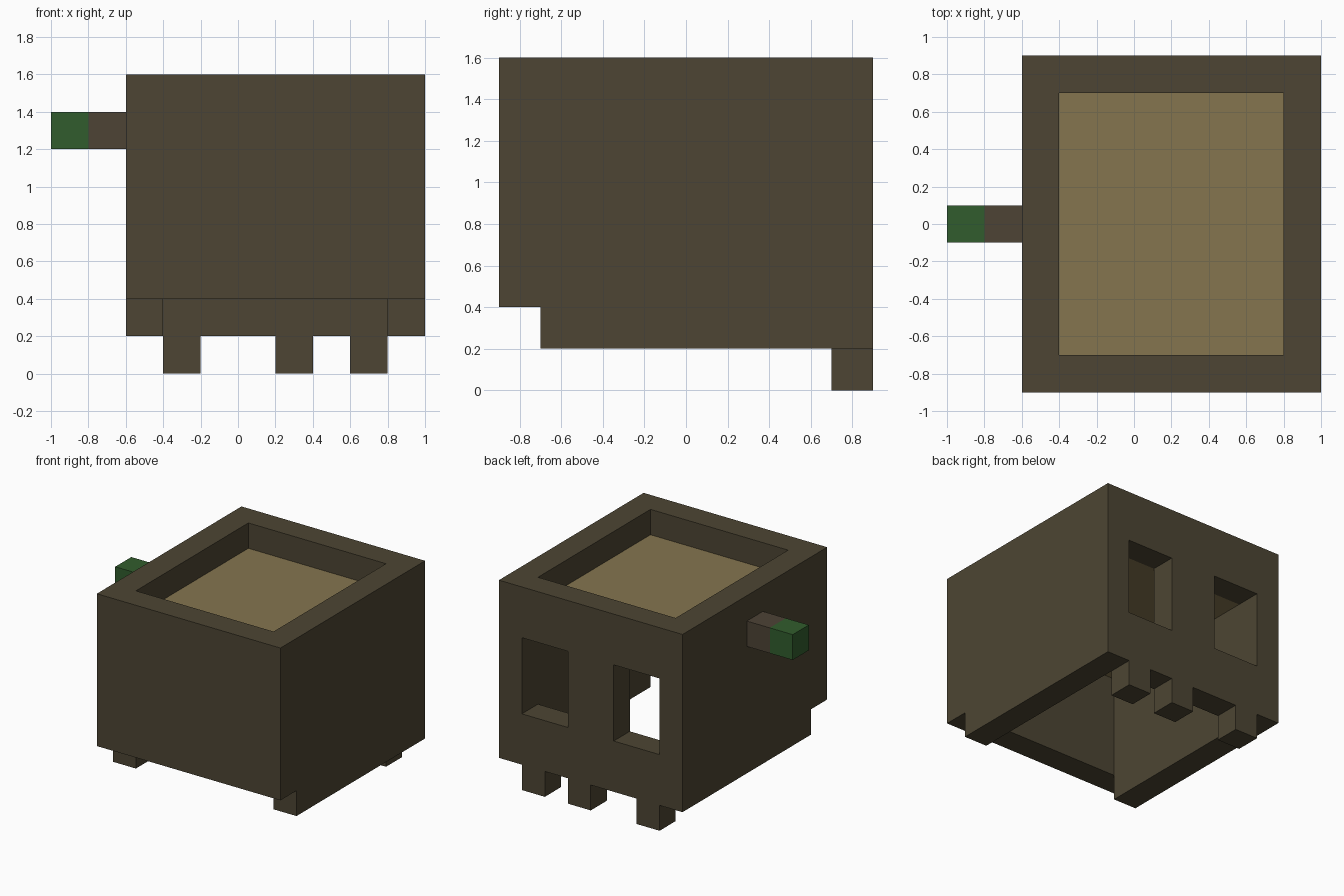
import bpy
import bmesh
from mathutils import Vector

default = bpy.data.objects.get("Cube")
if default:
    bpy.data.objects.remove(default, do_unlink=True)


def material(name, rgb):
    mat = bpy.data.materials.new(name)
    mat.use_nodes = True
    color = (*rgb, 1.0)
    mat.diffuse_color = color
    for node in mat.node_tree.nodes:
        if node.type == 'BSDF_PRINCIPLED':
            node.inputs["Base Color"].default_value = color
            node.inputs["Roughness"].default_value = 0.9
    return mat


STONE = material("dark brown", (0.074, 0.060, 0.033))
SAND = material("sand", (0.235, 0.178, 0.078))
WOOD = material("stem brown", (0.074, 0.056, 0.036))
GREEN = material("leaf green", (0.031, 0.107, 0.026))


def box(name, x, y, z, mat):
    """Box spanning the given (min, max) ranges."""
    lo, hi = Vector((x[0], y[0], z[0])), Vector((x[1], y[1], z[1]))
    bm = bmesh.new()
    bmesh.ops.create_cube(bm, size=1.0)
    bmesh.ops.scale(bm, vec=hi - lo, verts=bm.verts)
    bmesh.ops.translate(bm, vec=(lo + hi) / 2, verts=bm.verts)
    mesh = bpy.data.meshes.new(name)
    bm.to_mesh(mesh)
    bm.free()
    mesh.materials.append(mat)
    obj = bpy.data.objects.new(name, mesh)
    bpy.context.collection.objects.link(obj)
    return obj


def cut(target, cutter):
    """Subtract the cutter from the target, then discard it."""
    cutter.hide_render = True
    mod = target.modifiers.new("opening", 'BOOLEAN')
    mod.operation = 'DIFFERENCE'
    mod.solver = 'EXACT'
    mod.object = cutter
    bpy.context.view_layer.objects.active = target
    bpy.ops.object.modifier_apply(modifier=mod.name)
    bpy.data.objects.remove(cutter, do_unlink=True)


# Hollow shell, open at the bottom; the front wall ends higher up
box("front_wall", (-0.6, 1.0), (-0.9, -0.7), (0.4, 1.6), STONE)
box("right_wall", (-0.6, -0.4), (-0.7, 0.7), (0.2, 1.6), STONE)
box("left_wall", (0.8, 1.0), (-0.7, 0.7), (0.2, 1.6), STONE)

# Back wall with two eye openings
back = box("back_wall", (-0.6, 1.0), (0.7, 0.9), (0.2, 1.6), STONE)
for x in (-0.4, 0.4):
    cut(back, box("eye_cutter", (x, x + 0.4), (0.6, 1.0), (0.6, 1.2), STONE))

# Uneven row of teeth below the back wall
for i, x in enumerate((-0.4, 0.2, 0.6), 1):
    box(f"tooth_{i}", (x, x + 0.2), (0.7, 0.9), (0.0, 0.2), STONE)

# Recessed sand filling
box("sand_filling", (-0.4, 0.8), (-0.7, 0.7), (1.2, 1.4), SAND)

# Side peg with green tip
box("peg", (-0.8, -0.6), (-0.1, 0.1), (1.2, 1.4), WOOD)
box("peg_tip", (-1.0, -0.8), (-0.1, 0.1), (1.2, 1.4), GREEN)
